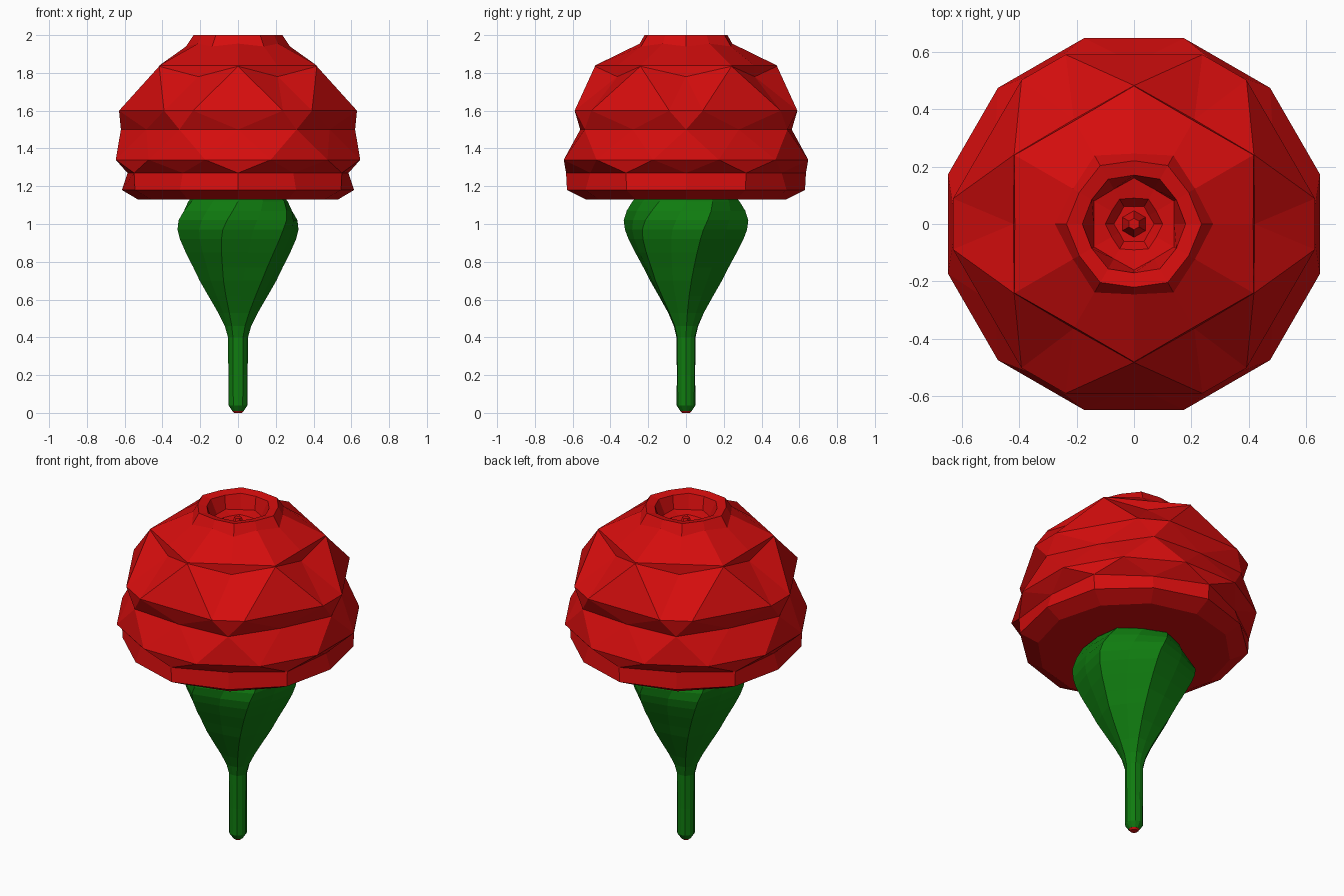
import bpy, bmesh, math

if "Cube" in bpy.data.objects:
    bpy.data.objects.remove(bpy.data.objects["Cube"])


def material(name, rgb):
    m = bpy.data.materials.new(name)
    m.diffuse_color = (*rgb, 1)
    m.use_nodes = True
    m.node_tree.nodes["Principled BSDF"].inputs["Base Color"].default_value = m.diffuse_color
    return m


def ring(bm, z, even, odd, offset=0.0, pinch=0.0, lift=0.0):
    """Twelve points; alternate radii, optional shift and pairing (degrees), lift of odd points."""
    pts = []
    for i in range(12):
        a = math.radians(30 * i + offset + (-pinch if i % 2 == 0 else pinch))
        r = odd if i % 2 else even
        pts.append(bm.verts.new((r * math.cos(a), r * math.sin(a), z + lift * (i % 2))))
    return pts


def bridge(bm, a, b, step):
    """step 0: straight quads, 1: b is half a step ahead of a, -1: a is ahead of b."""
    for i in range(12):
        j = (i + 1) % 12
        if step == 0:
            bm.faces.new((a[i], a[j], b[j], b[i]))
        elif step == 1:
            bm.faces.new((a[i], a[j], b[i]))
            bm.faces.new((a[j], b[j], b[i]))
        else:
            bm.faces.new((a[i], b[j], b[i]))
            bm.faces.new((a[i], a[j], b[j]))


def finish(bm, name, mat):
    bmesh.ops.recalc_face_normals(bm, faces=bm.faces)
    mesh = bpy.data.meshes.new(name)
    bm.to_mesh(mesh)
    bm.free()
    ob = bpy.data.objects.new(name, mesh)
    bpy.context.collection.objects.link(ob)
    mesh.materials.append(mat)
    return ob


red = material("petal_red", (0.66, 0.004, 0.004))
green = material("leaf_green", (0.005, 0.2, 0.005))

# Flower head: faceted dome of overlapping petals (z, even radius, odd radius, offset, pinch, lift)
head = [
    (1.13, 0.53, 0.53, 0, 0, 0),
    (1.18, 0.615, 0.63, 0, 0, 0),
    (1.27, 0.585, 0.635, 0, 0, 0),
    (1.34, 0.67, 0.67, 15, 0, 0),
    (1.50, 0.62, 0.56, 0, 0, 0),
    (1.60, 0.636, 0.636, 15, 7, 0),
    (1.78, 0.42, 0.482, 0, 0, 0.055),
    (1.84, 0.415, 0.48, 0, 0, 0),
    (1.94, 0.275, 0.245, 0, 0, 0.015),
    (2.00, 0.235, 0.22, 0, 0, 0),
    (1.99, 0.18, 0.17, 0, 0, 0),
    (1.91, 0.14, 0.16, 0, 0, 0),
    (1.90, 0.10, 0.09, 0, 0, 0),
    (1.86, 0.07, 0.06, 0, 0, 0),
]
bm = bmesh.new()
prev, prev_off = None, 0
for z, even, odd, off, pinch, lift in head:
    cur = ring(bm, z, even, odd, off, pinch, lift)
    if prev is None:
        bm.faces.new(cur)
    else:
        bridge(bm, prev, cur, (off > prev_off) - (off < prev_off))
    prev, prev_off = cur, off
bm.faces.new(prev)
finish(bm, "flower_head", red)

# Small bud in the middle of the opening
bm = bmesh.new()
bmesh.ops.create_cone(bm, cap_ends=True, segments=6, radius1=0.05, radius2=0.02, depth=0.08)
bmesh.ops.translate(bm, verts=bm.verts, vec=(0, 0, 1.89))
finish(bm, "centre_bud", red)

# Stem swelling into ribbed, slightly twisted sepals (z, ridge radius, groove ratio, twist)
stem = [
    (0.01, 0.03, 1, 0), (0.04, 0.05, 1, 0), (0.20, 0.051, 0.95, 0),
    (0.40, 0.053, 0.95, 0), (0.46, 0.07, 0.92, 2), (0.53, 0.105, 0.9, 4),
    (0.62, 0.158, 0.89, 6), (0.70, 0.205, 0.89, 8), (0.77, 0.24, 0.89, 10),
    (0.85, 0.283, 0.89, 12), (0.92, 0.317, 0.89, 14), (0.97, 0.333, 0.89, 16),
    (1.02, 0.335, 0.89, 20), (1.07, 0.315, 0.91, 25), (1.12, 0.283, 0.93, 30),
    (1.18, 0.22, 0.95, 34),
]
bm = bmesh.new()
prev = None
for z, r, groove, twist in stem:
    cur = ring(bm, z, r, r * groove, twist)
    if prev is None:
        bm.faces.new(cur)
    else:
        bridge(bm, prev, cur, 0)
    prev = cur
bm.faces.new(prev)
finish(bm, "stem_and_sepals", green)

# Red tip at the foot of the stem
bm = bmesh.new()
bmesh.ops.create_cone(bm, cap_ends=True, segments=12, radius1=0.02, radius2=0.031, depth=0.012)
bmesh.ops.translate(bm, verts=bm.verts, vec=(0, 0, 0.006))
finish(bm, "stem_tip", red)
